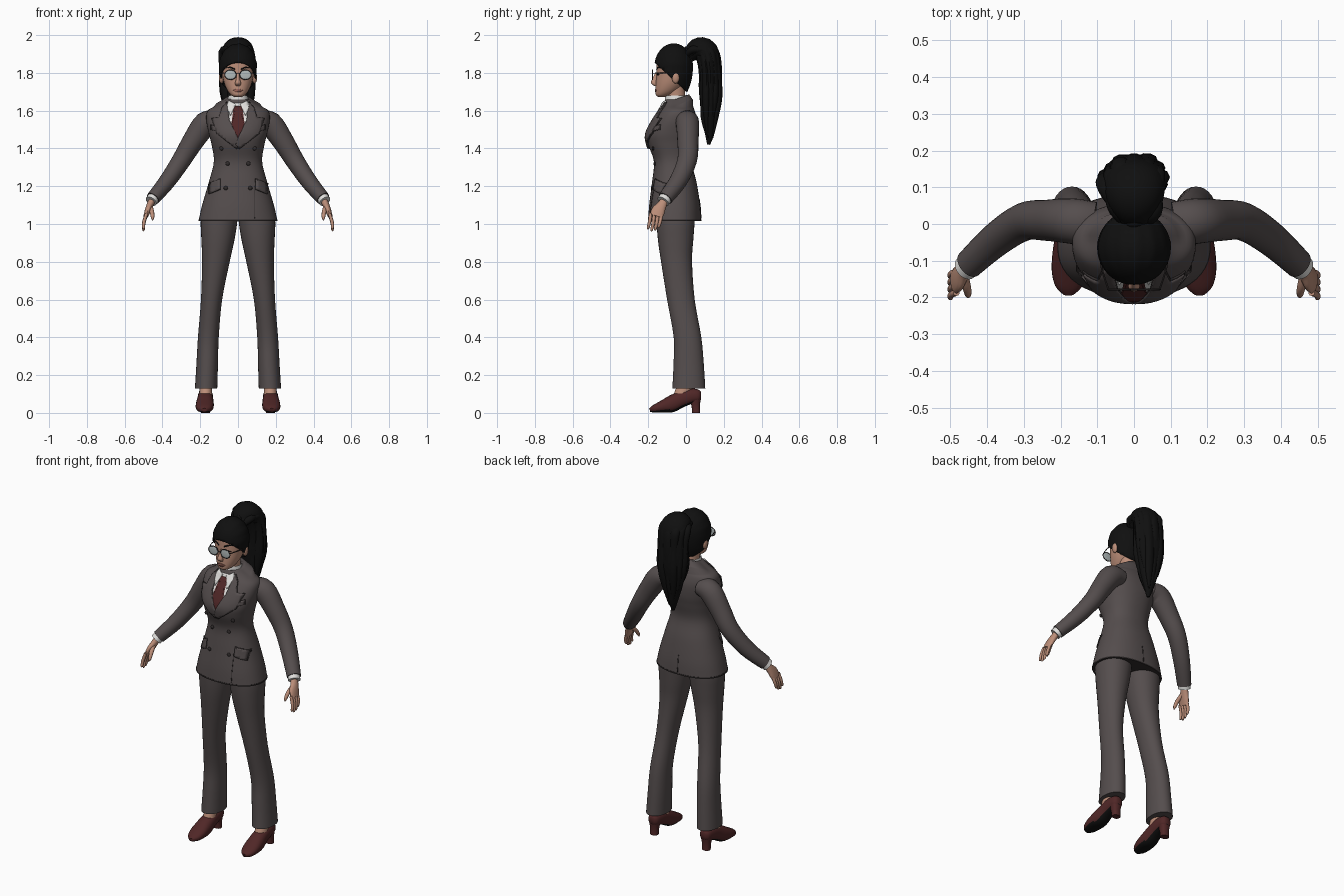
import bpy, bmesh, math, random
from mathutils import Vector, Matrix
from mathutils.bvhtree import BVHTree

random.seed(4)
old = bpy.data.objects.get("Cube")
if old:
    bpy.data.objects.remove(old, do_unlink=True)
X, Y = Vector((1, 0, 0)), Vector((0, 1, 0))


def material(name, r, g, b):
    m = bpy.data.materials.new(name)
    m.use_nodes = True
    m.diffuse_color = (r, g, b, 1)
    m.node_tree.nodes["Principled BSDF"].inputs["Base Color"].default_value = (r, g, b, 1)
    return m


suit = material("suit grey", .09, .075, .075)
dark = material("dark trim", .03, .025, .025)
hair = material("black hair", .005, .005, .005)
skin = material("skin", .5, .27, .19)
maroon = material("maroon", .08, .02, .02)
shirt = material("shirt white", .75, .74, .72)
glass = material("lens grey", .45, .5, .5)
lips = material("lip red", .33, .13, .1)


def finish(bm, name, mats, recalc=True):
    if recalc:
        bmesh.ops.recalc_face_normals(bm, faces=bm.faces[:])
    me = bpy.data.meshes.new(name)
    bm.to_mesh(me)
    bm.free()
    for m in mats:
        me.materials.append(m)
    me.shade_smooth()
    me.set_sharp_from_angle(angle=math.radians(50))
    ob = bpy.data.objects.new(name, me)
    bpy.context.scene.collection.objects.link(ob)
    return ob


def sides(name, mirror):
    return [(1, "left_" + name), (-1, "right_" + name)] if mirror else [(1, name)]


def smooth(rows, steps):
    """Catmull-Rom interpolation between cross-sections."""
    out = []
    for i in range(len(rows) - 1):
        a, b, c, d = (rows[max(0, min(len(rows) - 1, i + k))] for k in (-1, 0, 1, 2))
        for s in range(steps):
            t = s / steps
            out.append([q + .5 * t * (r - p + t * (2 * p - 5 * q + 4 * r - w + t * (3 * (q - r) + w - p)))
                        for p, q, r, w in zip(a, b, c, d)])
    return out + [list(rows[-1])]


def loft(name, rows, mat, ref=None, n=24, power=1, steps=4, mirror=False, cap=True, sole=None):
    """Rows are x, y, z and two radii; rings lie flat, or across the path when ref is given."""
    rows = smooth(rows, steps)
    for sx, label in sides(name, mirror):
        bm, rings = bmesh.new(), []
        for i, r in enumerate(rows):
            u, v = X, Y
            if ref:
                t = Vector(rows[min(i + 1, len(rows) - 1)][:3]) - Vector(rows[max(i - 1, 0)][:3])
                t.normalize()
                u = (ref - t * ref.dot(t)).normalized()
                v = t.cross(u)
            ring = []
            for k in range(n):
                a = math.tau * k / n
                c, s = (math.copysign(abs(f) ** power, f) for f in (math.cos(a), math.sin(a)))
                co = Vector(r[:3]) + u * c * r[3] + v * s * r[4]
                ring.append(bm.verts.new((co.x * sx, co.y, co.z)))
            rings.append(ring)
        for lo, hi in zip(rings, rings[1:]):
            for k in range(n):
                j = (k + 1) % n
                bm.faces.new((lo[k], lo[j], hi[j], hi[k]))
        if cap:
            bm.faces.new(rings[0])
            bm.faces.new(rings[-1])
        bmesh.ops.recalc_face_normals(bm, faces=bm.faces[:])
        if sole:
            for f in bm.faces:
                f.material_index = int(f.normal.z < -.6)
        ob = finish(bm, label, [mat] + ([sole] if sole else []))
    return ob


def ball(name, loc, size, mat, mirror=False):
    for sx, label in sides(name, mirror):
        bm = bmesh.new()
        m = Matrix.Translation((loc[0] * sx, loc[1], loc[2])) @ Matrix.Diagonal((*size, 1))
        bmesh.ops.create_uvsphere(bm, u_segments=16, v_segments=10, radius=1, matrix=m)
        finish(bm, label, [mat])


def tree(ob):
    return BVHTree.FromPolygons([v.co for v in ob.data.vertices], [p.vertices for p in ob.data.polygons])


def on_surface(bvh, x, z, side=-1):
    hit = bvh.ray_cast(Vector((x, side, z)), Vector((0, -side, 0)))[0]
    return hit or bvh.find_nearest(Vector((x, side * .1, z)))[0]


def patch(name, pts, mat, bvh, lift=.004, side=-1, mirror=False):
    """A thin plate cut to an outline in x and z and laid on a surface."""
    for sx, label in sides(name, mirror):
        bm = bmesh.new()
        bm.faces.new([bm.verts.new((x * sx, 0, z)) for x, z in pts])
        bmesh.ops.triangulate(bm, faces=bm.faces[:])
        for axis in (0, 2):
            vals = [v.co[axis] for v in bm.verts]
            at = min(vals) + .015
            while at < max(vals):
                no = Vector((axis == 0, 0, axis == 2))
                bmesh.ops.bisect_plane(bm, geom=bm.verts[:] + bm.edges[:] + bm.faces[:],
                                       plane_co=no * at, plane_no=no, dist=1e-5)
                at += .015
        for v in bm.verts:
            v.co.y = on_surface(bvh, v.co.x, v.co.z, side).y + side * lift
        bm.normal_update()
        bmesh.ops.reverse_faces(bm, faces=[f for f in bm.faces if f.normal.y * side < 0])
        ob = finish(bm, label, [mat], False)
        mod = ob.modifiers.new("thickness", "SOLIDIFY")
        mod.thickness, mod.offset = min(lift + .002, .009), -1


# Jacket body, raised at the nape
jacket = loft("jacket", [
    (0, -.06, 1.02, .208, .14), (0, -.06, 1.1, .19, .135), (0, -.062, 1.22, .155, .118),
    (0, -.07, 1.33, .128, .1), (0, -.078, 1.42, .14, .122), (0, -.075, 1.48, .155, .13),
    (0, -.058, 1.55, .168, .115), (0, -.047, 1.6, .16, .093), (0, -.045, 1.63, .11, .078),
    (0, -.047, 1.66, .062, .063)], suit, n=48, power=.88, steps=5)
for v in jacket.data.vertices:
    if v.co.z > 1.62 and v.co.y > -.05:
        v.co.z += (v.co.y + .05) * .4
body = tree(jacket)
loft("jacket_hem", [(0, -.06, 1.016, .209, .141), (0, -.06, 1.024, .209, .141)], dark, n=48, power=.88)

# Shirt front, tie and collar
patch("shirt_front", [(-.06, 1.64), (.06, 1.64), (.05, 1.55), (0, 1.44), (-.05, 1.55)], shirt, body, .003)
patch("tie", [(-.022, 1.625), (.022, 1.625), (.016, 1.59), (.038, 1.51), (0, 1.43),
              (-.038, 1.51), (-.016, 1.59)], maroon, body, .007)
patch("collar_wing", [(.012, 1.635), (.05, 1.655), (.062, 1.62), (.04, 1.575)], shirt, body, .011, mirror=True)
loft("collar_band", [(0, -.05, 1.62, .066, .068), (0, -.052, 1.65, .056, .06), (0, -.053, 1.68, .051, .056)],
     shirt, cap=False)

# Lapels with a dark edge beneath
lapel = [(.06, 1.645), (.085, 1.615), (.1, 1.565), (.138, 1.56), (.112, 1.48), (.01, 1.4),
         (-.015, 1.42), (.046, 1.55)]
mid = (.07, 1.53)
edge = [(mid[0] + (x - mid[0]) * 1.05, mid[1] + (z - mid[1]) * 1.03) for x, z in lapel]
patch("lapel", lapel, suit, body, .012, mirror=True)
patch("lapel_edge", edge, dark, body, .007, mirror=True)

# Pockets, front opening, vent and buttons
for label, x, z, w, h, tilt in (("hip_pocket", .125, 1.2, .028, .026, -.012),
                                ("breast_pocket", .118, 1.505, .025, .011, .008)):
    for tag, grow, mat, lift in (("", 0, suit, .01), ("_edge", .003, dark, .006)):
        a, b = w + grow, h + grow
        patch(label + tag, [(x - a, z - b - tilt), (x + a, z - b + tilt), (x + a, z + b + tilt),
                            (x - a, z + b - tilt)], mat, body, lift, mirror=True)
patch("front_opening", [(.088, 1.03), (.091, 1.03), (.091, 1.2), (.088, 1.2)], dark, body, .002)
patch("back_vent", [(-.002, 1.03), (.002, 1.03), (.002, 1.13), (-.002, 1.13)], dark, body, .002, side=1)
for x, z in ((.088, 1.4), (.055, 1.32), (.065, 1.19)):
    ball("button", (x, on_surface(body, x, z).y - .003, z), (.011, .006, .011), dark, True)

# Sleeves, cuffs and cuff buttons
loft("sleeve", [(.11, 0, 1.545, .06, .05), (.17, .008, 1.532, .062, .064), (.237, .01, 1.44, .056, .057),
                (.3, .006, 1.337, .052, .05), (.375, -.042, 1.226, .047, .044),
                (.45, -.11, 1.135, .04, .037)], suit, Y, mirror=True)
loft("cuff", [(.443, -.103, 1.144, .034, .032), (.46, -.121, 1.12, .035, .032)], shirt, Y, mirror=True)
for k in range(3):
    ball("cuff_button", (.455 - k * .014, -.073 + k * .014, 1.165 + k * .02), (.006, .006, .006), dark, True)

# Hands
loft("palm", [(.452, -.112, 1.13, .02, .018), (.466, -.128, 1.1, .026, .018), (.478, -.147, 1.07, .036, .016),
              (.489, -.158, 1.04, .034, .012)], skin, Y, n=16, mirror=True)
for k, label in enumerate(("little", "ring", "middle", "index")):
    y, drop = -.13 - k * .019, (.058, .072, .076, .066)[k]
    loft(label + "_finger", [(.484, y, 1.055, .009, .009), (.498, y - .006, 1.05 - drop * .6, .009, .009),
                             (.5, y - .014, 1.045 - drop, .007, .007), (.498, y - .015, 1.04 - drop, .002, .002)],
         skin, Y, n=10, mirror=True)
loft("thumb", [(.465, -.135, 1.095, .013, .012), (.456, -.172, 1.065, .012, .011), (.452, -.192, 1.035, .009, .009),
               (.452, -.198, 1.02, .003, .003)], skin, X, n=10, mirror=True)

# Trousers
loft("trouser_leg", [(.169, .015, .13, .059, .087), (.163, .014, .26, .057, .08), (.157, .008, .4, .055, .073),
                     (.14, -.027, .6, .056, .073), (.117, -.05, .8, .073, .082), (.106, -.055, .92, .088, .094),
                     (.1, -.055, 1.02, .097, .101), (.09, -.055, 1.1, .09, .1)],
     suit, n=32, power=.95, mirror=True)

# Ankles and heeled shoes
loft("ankle", [(.172, -.03, .085, .035, .04), (.171, -.012, .12, .034, .045), (.17, .01, .17, .036, .045)],
     skin, n=16, mirror=True)
loft("shoe", [(.172, .08, .09, .018, .02), (.172, .065, .09, .032, .034), (.172, .025, .088, .039, .04),
              (.173, -.03, .07, .042, .043), (.175, -.08, .046, .047, .044), (.177, -.13, .032, .047, .031),
              (.178, -.17, .021, .036, .02), (.178, -.192, .015, .014, .01)],
     maroon, X, n=24, power=.85, mirror=True, sole=hair)
loft("heel", [(.173, .054, 0, .024, .021), (.173, .051, .04, .025, .023), (.172, .046, .085, .034, .034)],
     maroon, n=16, power=.8, mirror=True)

# Neck, head and facial features
loft("neck", [(0, -.045, 1.62, .045, .05), (0, -.052, 1.67, .043, .048), (0, -.06, 1.74, .046, .052)], skin)
head = loft("head", [(0, -.13, 1.672, .016, .016), (0, -.12, 1.682, .036, .039), (0, -.102, 1.705, .055, .059),
                     (0, -.085, 1.74, .071, .075), (0, -.074, 1.78, .081, .083), (0, -.068, 1.82, .086, .088),
                     (0, -.066, 1.86, .085, .088), (0, -.065, 1.9, .072, .074), (0, -.065, 1.93, .04, .04)],
            skin, n=32, power=.95)
face = tree(head)
loft("nose", [(0, -.155, 1.8, .007, .007), (0, -.165, 1.768, .01, .014), (0, -.169, 1.745, .016, .016),
              (0, -.157, 1.73, .011, .01)], skin, n=12)
patch("mouth", [(-.026, 1.708), (-.008, 1.715), (.008, 1.715), (.026, 1.708), (.012, 1.698), (-.012, 1.698)],
      lips, face, .004)
patch("eyebrow", [(.018, 1.824), (.045, 1.834), (.066, 1.826), (.045, 1.827), (.018, 1.816)], hair, face,
      .003, mirror=True)
patch("eye", [(.025, 1.792), (.04, 1.799), (.055, 1.792), (.04, 1.787)], hair, face, .003, mirror=True)
ball("ear", (.088, -.055, 1.775), (.013, .02, .031), skin, True)

# Glasses
ball("lens", (.04, -.178, 1.79), (.03, .003, .025), glass, True)
rim = [(.04 + .031 * math.cos(k * math.tau / 20), -.178, 1.79 + .026 * math.sin(k * math.tau / 20), .0025, .0025)
       for k in range(21)]
loft("lens_rim", rim, dark, Y, n=6, steps=1, mirror=True)
loft("bridge", [(-.011, -.178, 1.795, .0025, .0025), (.011, -.178, 1.795, .0025, .0025)], dark, Y, n=6)
loft("temple_arm", [(.07, -.177, 1.798, .0025, .0025), (.088, -.12, 1.8, .0025, .0025),
                    (.094, -.06, 1.798, .0025, .0025)], dark, X, n=6, mirror=True)

# Hair cap, cut along the hairline
bm = bmesh.new()
bmesh.ops.create_uvsphere(bm, u_segments=40, v_segments=24, radius=1)
for v in bm.verts:
    ridge = 1 + .015 * math.sin(math.atan2(v.co.x, v.co.z) * 14)
    z = v.co.z * (.12 if v.co.z > 0 else .19)
    v.co = Vector((v.co.x * .1 * ridge, v.co.y * .102 - .065, 1.835 + z * ridge))
bmesh.ops.bisect_plane(bm, geom=bm.verts[:] + bm.edges[:] + bm.faces[:], plane_co=(0, -.165, 1.853),
                       plane_no=(0, .15, .165), clear_inner=True)
cap = finish(bm, "hair_cap", [hair])
cap.modifiers.new("thickness", "SOLIDIFY").thickness = .008

# Ponytail: a core wrapped in random locks
core = [(0, .01, 1.88, .03, .03), (0, .055, 1.922, .07, .058), (0, .105, 1.912, .085, .066),
        (0, .128, 1.82, .088, .058), (0, .13, 1.7, .084, .06), (0, .125, 1.58, .06, .045),
        (0, .125, 1.48, .03, .025), (0, .12, 1.42, .008, .008)]
loft("ponytail", core, hair, X)
ball("hair_tie", (0, .022, 1.885), (.036, .02, .036), dark)
for k in range(12):
    a = math.tau * k / 12
    end = random.choice((6, 7, 8))
    lock = []
    for i, (x, y, z, rx, ry) in enumerate(core[:end]):
        w = random.uniform(.68, .86)
        thin = .1 if i == end - 1 else random.uniform(.28, .38)
        lock.append((math.cos(a) * rx * w, y + math.sin(a) * ry * w, z - .012 * (i > 3) * (k % 3),
                     rx * thin, ry * thin))
    loft("hair_lock_%d" % (k + 1), lock, hair, X, n=10)
